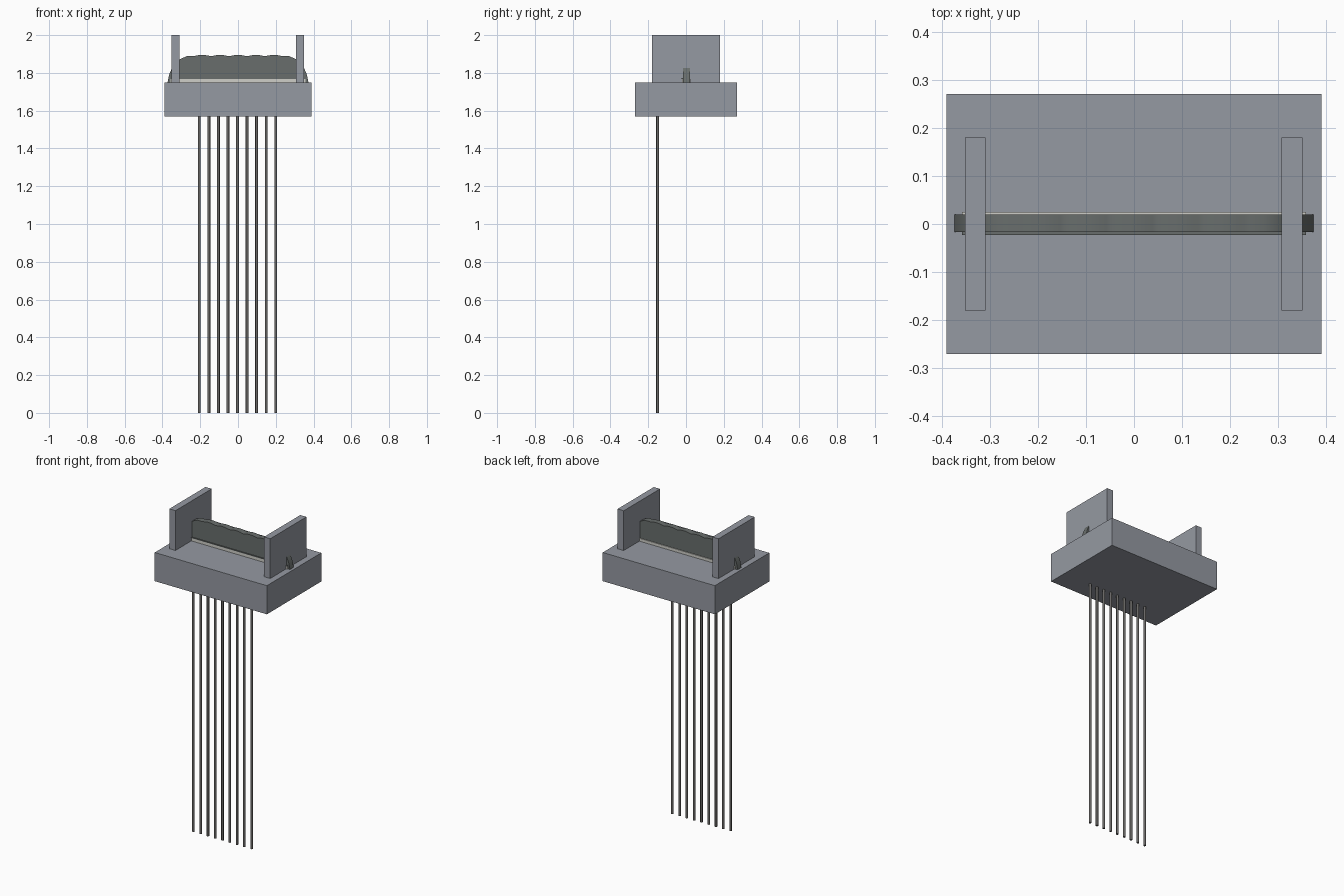
import bpy, bmesh, math

cube = bpy.data.objects.get("Cube")
if cube:
    bpy.data.objects.remove(cube, do_unlink=True)


def material(name, rgb):
    m = bpy.data.materials.new(name)
    m.use_nodes = True
    m.diffuse_color = (*rgb, 1)
    m.node_tree.nodes["Principled BSDF"].inputs["Base Color"].default_value = (*rgb, 1)
    return m


steel = material("blue grey", (0.30, 0.32, 0.36))
dark = material("dark grey", (0.14, 0.155, 0.15))
pale = material("pale grey", (0.62, 0.62, 0.58))
wire = material("wire grey", (0.14, 0.135, 0.13))


def finish(name, bm, mat):
    bmesh.ops.recalc_face_normals(bm, faces=bm.faces)
    mesh = bpy.data.meshes.new(name)
    bm.to_mesh(mesh)
    bm.free()
    mesh.materials.append(mat)
    ob = bpy.data.objects.new(name, mesh)
    bpy.context.collection.objects.link(ob)
    return ob


def box(name, lo, hi, mat):
    bm = bmesh.new()
    bmesh.ops.create_cube(bm, size=1)
    for v in bm.verts:
        v.co = [(a + b) / 2 + c * (b - a) for a, b, c in zip(lo, hi, v.co)]
    return finish(name, bm, mat)


# Base block and the two upright end walls
box("base_block", (-0.39, -0.27, 1.57), (0.39, 0.27, 1.75), steel)
box("left_wall", (0.307, -0.18, 1.75), (0.35, 0.18, 2.0), steel)
box("right_wall", (-0.352, -0.18, 1.75), (-0.309, 0.18, 2.0), steel)

# Pale strip under the roll, with a thin dark lip along its front edge
box("pale_strip", (-0.358, -0.022, 1.75), (0.358, 0.025, 1.768), pale)
box("front_lip", (-0.358, -0.023, 1.768), (0.358, -0.015, 1.773), dark)

# Upright panel with a gently scalloped top and rounded shoulders
shoulder = [(0.373, 1.75), (0.365, 1.79), (0.35, 1.825), (0.33, 1.853), (0.305, 1.874), (0.27, 1.889)]
steps = 50
crest = []
for i in range(steps + 1):
    x = 0.24 - 0.48 * i / steps
    crest.append((x, 1.888 + 0.007 * abs(math.cos(math.pi * x / 0.095))))
outline = shoulder + crest + [(-x, z) for x, z in reversed(shoulder)]
bm = bmesh.new()
face = bm.faces.new([bm.verts.new((x, -0.017, z)) for x, z in outline])
side = bmesh.ops.extrude_face_region(bm, geom=[face])["geom"]
bmesh.ops.translate(bm, vec=(0, 0.037, 0), verts=[v for v in side if isinstance(v, bmesh.types.BMVert)])
panel = finish("scalloped_panel", bm, dark)
bpy.context.view_layer.objects.active = panel
panel.select_set(True)
bpy.ops.object.shade_smooth_by_angle(angle=math.radians(30))
panel.select_set(False)

# Row of long thin pins below the base
for i in range(9):
    bm = bmesh.new()
    bmesh.ops.create_cone(bm, cap_ends=True, segments=12, radius1=0.0075, radius2=0.0075, depth=1.57)
    bmesh.ops.translate(bm, vec=(-0.205 + i * 0.0506, -0.15, 0.785), verts=bm.verts)
    pin = finish(f"pin_{i + 1}", bm, wire)
    for p in pin.data.polygons:
        p.use_smooth = len(p.vertices) == 4
